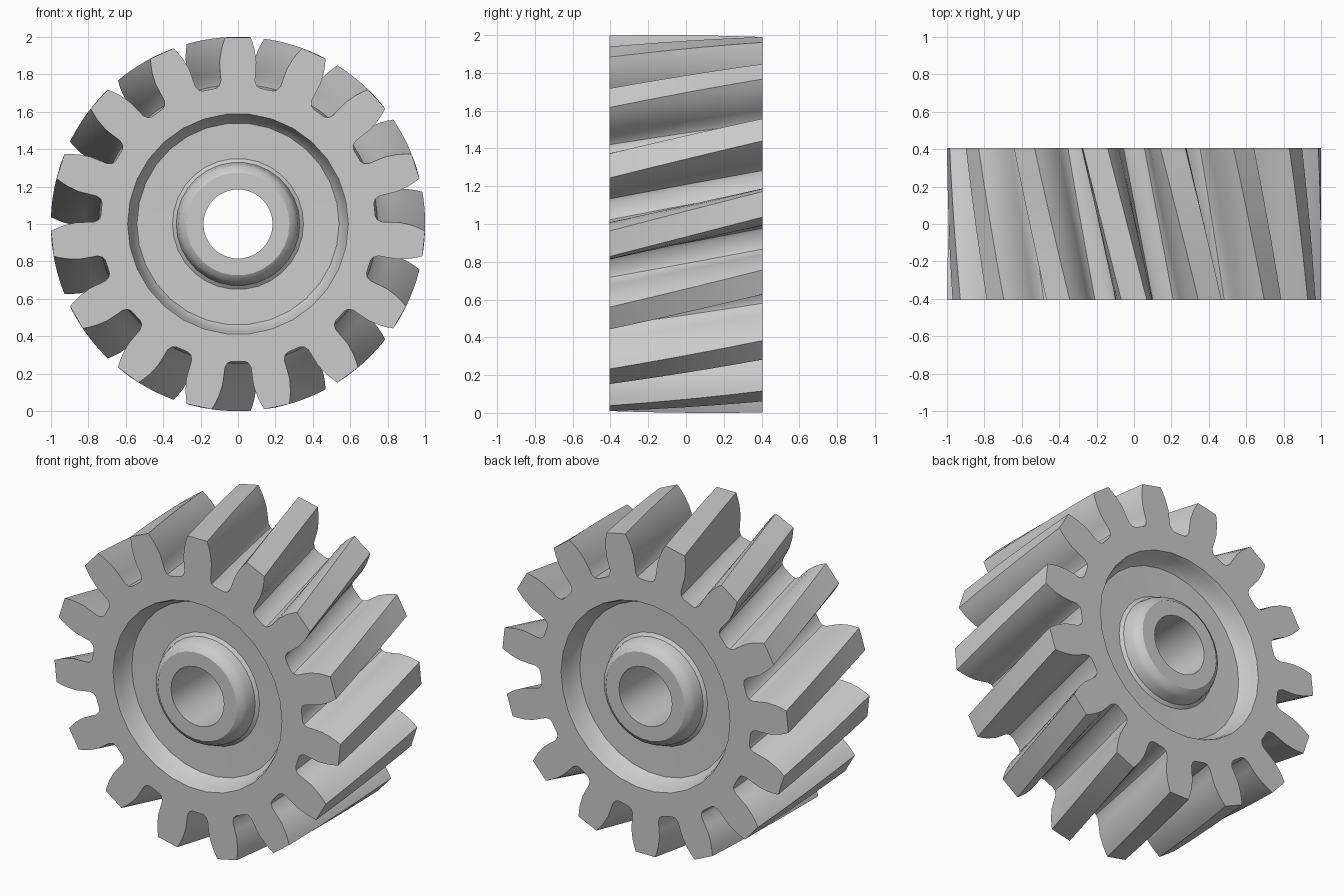
import bpy, bmesh
from math import sin, cos, pi, radians, asin

cube = bpy.data.objects.get("Cube")
if cube:
    bpy.data.objects.remove(cube)

TEETH, LAYERS, SEGMENTS = 15, 6, 30
HALF, PITCH, TWIST = 0.405, 2 * pi / 15, radians(12)

steel = bpy.data.materials.new("grey steel")
steel.use_nodes = True
steel.diffuse_color = (0.6, 0.6, 0.6, 1)
steel.node_tree.nodes["Principled BSDF"].inputs["Base Color"].default_value = (0.6, 0.6, 0.6, 1)

bm = bmesh.new()


def ring(polar, y):
    return [bm.verts.new((r * cos(a), y, 1 + r * sin(a))) for r, a in polar]


def skin(a, b):
    n = len(a)
    for i in range(n):
        j = (i + 1) % n
        bm.faces.new((a[i], a[j], b[j], b[i]))


def loop_edges(loop):
    return [bm.edges.get((loop[i - 1], loop[i])) for i in range(len(loop))]


# Tooth flank: radius and half width, from root to tip
flank = [(0.735, 0.118), (0.745, 0.1), (0.77, 0.091), (0.82, 0.095),
         (0.87, 0.098), (0.93, 0.09), (0.97, 0.079), (1.0, 0.068)]
right = [(r, -asin(w / r)) for r, w in flank]
tooth = right + [(r, -a) for r, a in reversed(right)]

# Helical toothed rim, twisting from front to back
layers = []
for k in range(LAYERS + 1):
    t = k / LAYERS
    polar = [(r, pi / 2 + i * PITCH + a + TWIST * t)
             for i in range(TEETH) for r, a in tooth]
    layers.append(ring(polar, HALF * (2 * t - 1)))
for a, b in zip(layers, layers[1:]):
    skin(a, b)

# Turned inside: recessed web, rounded hub and bore (radius, depth below face)
turned = [(0.59, 0), (0.578, 0.03), (0.565, 0.085), (0.54, 0.115), (0.35, 0.12),
          (0.33, 0.105), (0.32, 0.05), (0.305, 0.02), (0.275, 0.0), (0.185, 0.0)]
profile = [(r, d - HALF) for r, d in turned]
profile += [(r, -y) for r, y in reversed(profile)]
rings = [ring([(r, 2 * pi * i / SEGMENTS) for i in range(SEGMENTS)], y) for r, y in profile]
for a, b in zip(rings, rings[1:]):
    skin(a, b)

# Flat end faces between the teeth and the recess
for outer, inner in ((layers[0], rings[0]), (layers[-1], rings[-1])):
    bmesh.ops.triangle_fill(bm, use_beauty=True, edges=loop_edges(outer) + loop_edges(inner))

bmesh.ops.recalc_face_normals(bm, faces=bm.faces)
mesh = bpy.data.meshes.new("helical_gear")
bm.to_mesh(mesh)
bm.free()
mesh.materials.append(steel)
gear = bpy.data.objects.new("helical_gear", mesh)
bpy.context.collection.objects.link(gear)

bpy.ops.object.select_all(action='DESELECT')
gear.select_set(True)
bpy.context.view_layer.objects.active = gear
bpy.ops.object.shade_smooth_by_angle(angle=radians(30))
